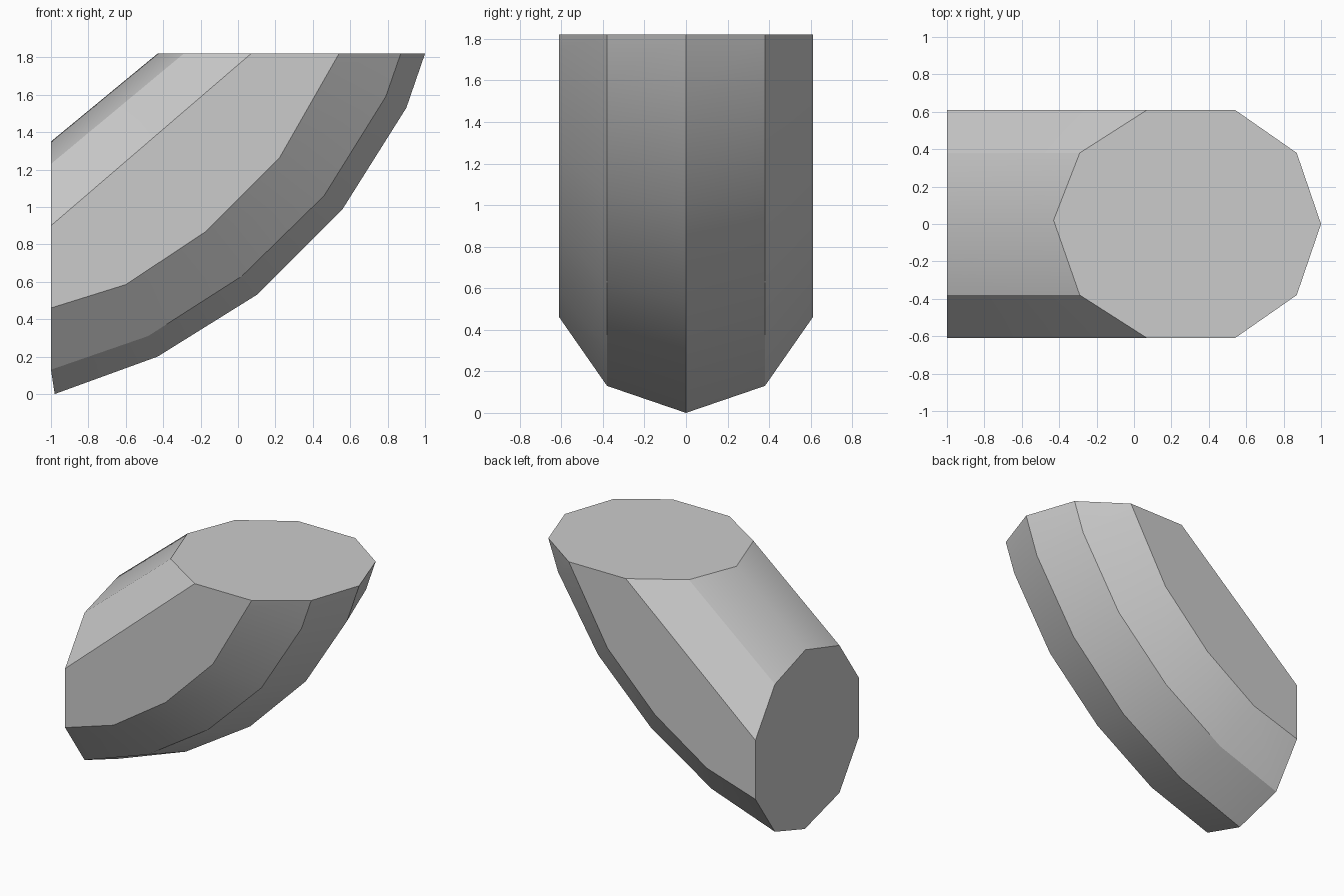
import bpy, bmesh
from math import radians

cube = bpy.data.objects.get("Cube")
if cube:
    bpy.data.objects.remove(cube)

# Flat grey finish
grey = bpy.data.materials.new("plain_grey")
grey.use_nodes = True
colour = (0.6, 0.6, 0.6, 1)
grey.diffuse_color = colour
grey.node_tree.nodes["Principled BSDF"].inputs["Base Color"].default_value = colour

STATIONS = 6


def straight(start, end):
    """Evenly spaced rail points between two (x, z) ends."""
    steps = [i / (STATIONS - 1) for i in range(STATIONS)]
    return [tuple(a + (b - a) * t for a, b in zip(start, end)) for t in steps]


# Lengthwise rails of the bend as (x, z): curved underside, straight upper side
keel = [(-.98, 0), (-.43, .2), (.1, .53), (.56, .99), (.9, 1.53), (1, 1.82)]
lower = [(-1, .13), (-.48, .31), (.02, .63), (.46, 1.06), (.79, 1.59), (.87, 1.82)]
side = [(-1, .46), (-.6, .585), (-.17, .87), (.22, 1.26), (.5, 1.75), (.54, 1.82)]
shoulder = straight((-1, .9), (.07, 1.82))
upper = straight((-1, 1.23), (-.29, 1.82))
ridge = straight((-1, 1.35), (-.43, 1.82))

half = [(.38, lower), (.61, side), (.61, shoulder), (.38, upper)]
rails = [(0, keel)] + half + [(.02, ridge)]
rails += [(-y, rail) for y, rail in reversed(half)]

# Ten-sided loft with a cap at each end
bm = bmesh.new()
rings = [[bm.verts.new((rail[i][0], y, rail[i][1])) for y, rail in rails]
         for i in range(STATIONS)]
for a, b in zip(rings, rings[1:]):
    for j in range(len(rails)):
        k = (j + 1) % len(rails)
        bm.faces.new((a[j], a[k], b[k], b[j]))
bm.faces.new(rings[0])
bm.faces.new(rings[-1])
bmesh.ops.recalc_face_normals(bm, faces=bm.faces)

mesh = bpy.data.meshes.new("elbow_bend")
bm.to_mesh(mesh)
bm.free()
mesh.materials.append(grey)
elbow = bpy.data.objects.new("elbow_bend", mesh)
bpy.context.collection.objects.link(elbow)

# Smooth along the bend, sharp between the sides
bpy.ops.object.select_all(action='DESELECT')
elbow.select_set(True)
bpy.context.view_layer.objects.active = elbow
bpy.ops.object.shade_smooth_by_angle(angle=radians(30))
